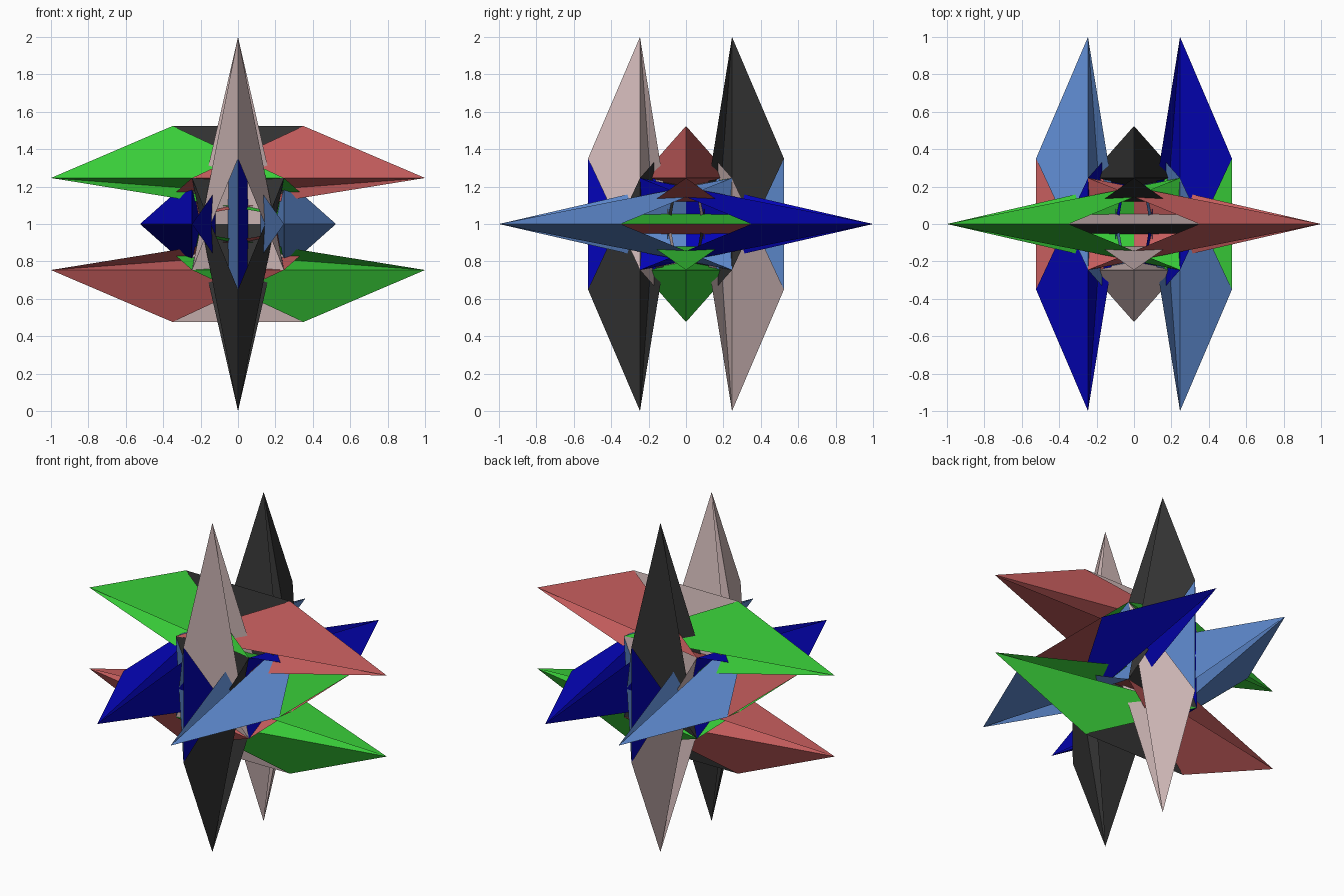
import bpy, bmesh
from mathutils import Vector

if "Cube" in bpy.data.objects:
    bpy.data.objects.remove(bpy.data.objects["Cube"])

# Key distances from the centre
TIP, C = 1.0, 0.246            # spike tip reach, spike offset (also cube corner)
RIDGE_U, RIDGE_V = 0.35, 0.524  # ridge corner
LIFT = 1.0


def material(name, rgb):
    m = bpy.data.materials.new(name)
    m.diffuse_color = (*rgb, 1)
    m.use_nodes = True
    m.node_tree.nodes["Principled BSDF"].inputs["Base Color"].default_value = m.diffuse_color
    return m


# One (same-sign, opposite-sign) colour pair for each axis x, y, z
COLOURS = [
    (material("red", (0.56, 0.11, 0.11)), material("green", (0.04, 0.60, 0.04))),
    (material("dark_blue", (0.001, 0.001, 0.47)), material("light_blue", (0.11, 0.25, 0.61))),
    (material("charcoal", (0.034, 0.034, 0.034)), material("pale_pink_grey", (0.63, 0.48, 0.475))),
]


def place(axis, u, v, w):
    """Distances along, outward of and across a spike to x, y, z."""
    p = Vector()
    p[axis], p[(axis + 2) % 3], p[(axis + 1) % 3] = u, v, w
    return p


def spike(axis, a, b):
    """Fan of five long triangles from a tip to a crossed five-pointed base."""
    local = [(TIP, C, 0), (RIDGE_U, RIDGE_V, 0),
             (-C, C, C), (-RIDGE_V, 0, -RIDGE_U),
             (-RIDGE_V, 0, RIDGE_U), (-C, C, -C)]
    pts = [place(axis, a * u, b * v, w) for u, v, w in local]
    # Keep the outer facets facing outwards
    normal = (pts[1] - pts[0]).cross(pts[2] - pts[0])
    if normal.dot(place(axis, 0, b, 0)) < 0:
        pts[1:] = [pts[1]] + pts[:1:-1]
    bm = bmesh.new()
    vs = [bm.verts.new(p) for p in pts]
    for k in range(5):
        bm.faces.new((vs[0], vs[1 + k], vs[1 + (k + 1) % 5]))
    me = bpy.data.meshes.new("spike")
    bm.to_mesh(me)
    bm.free()
    me.materials.append(COLOURS[axis][0 if a * b > 0 else 1])
    ob = bpy.data.objects.new("spike_" + "xyz"[axis], me)
    ob.location.z = LIFT
    bpy.context.collection.objects.link(ob)


# Twelve interlocking spikes, four along each axis
for axis in range(3):
    for a in (1, -1):
        for b in (1, -1):
            spike(axis, a, b)
